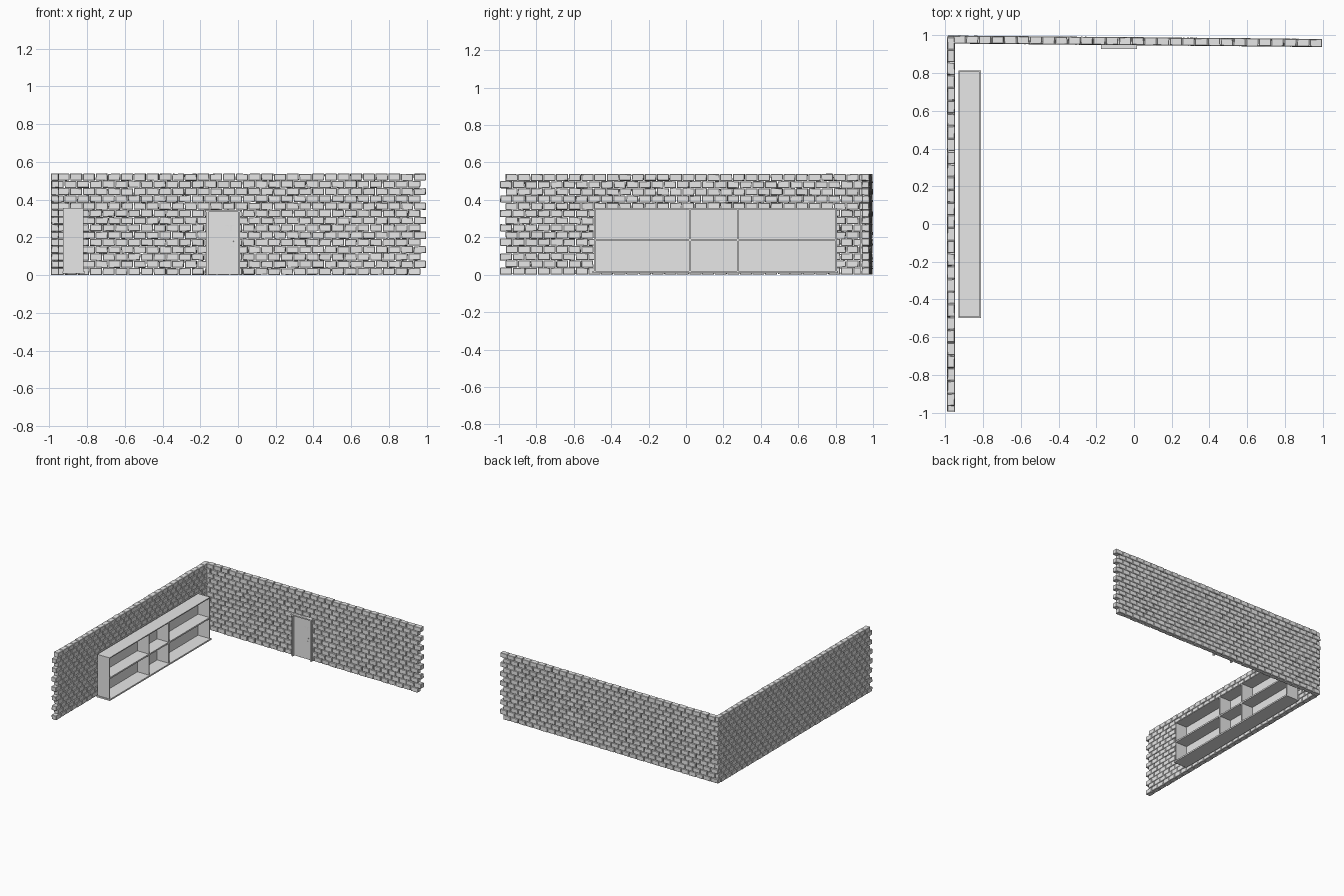
import bpy, bmesh, math, random
from mathutils import Vector, Matrix

if "Cube" in bpy.data.objects:
    bpy.data.objects.remove(bpy.data.objects["Cube"])

random.seed(4)

grey = bpy.data.materials.new("stone_grey")
grey.diffuse_color = (0.8, 0.8, 0.8, 1)
grey.use_nodes = True
grey.node_tree.nodes["Principled BSDF"].inputs["Base Color"].default_value = grey.diffuse_color


def finish(name, bm):
    me = bpy.data.meshes.new(name)
    bm.to_mesh(me)
    bm.free()
    me.materials.append(grey)
    ob = bpy.data.objects.new(name, me)
    bpy.context.collection.objects.link(ob)
    return ob


def add_box(bm, lo, hi, jitter=0.0):
    lo, hi = Vector(lo), Vector(hi)
    m = Matrix.Translation((lo + hi) / 2) @ Matrix.Diagonal((*(hi - lo), 1))
    verts = bmesh.ops.create_cube(bm, size=1, matrix=m)["verts"]
    for v in verts:
        v.co += Vector([random.uniform(-jitter, jitter) for _ in range(3)])


def boxes(name, parts):
    bm = bmesh.new()
    for lo, hi in parts:
        add_box(bm, lo, hi)
    return finish(name, bm)


# Brick walls: staggered courses of irregular chamfered bricks along local x
ROWS, COUNT, PITCH, COURSE, DEPTH = 14, 29, 0.0675, 0.0385, 0.040


def brick_wall(name, location, angle, flip):
    bm = bmesh.new()
    for r in range(ROWS):
        shift = 0.03 if (r % 2 == 1) != flip else 0.0
        for i in range(COUNT):
            a, z = shift + i * PITCH, r * COURSE
            add_box(bm, (a + 0.002, -DEPTH / 2, z + 0.001),
                    (a + PITCH - 0.002, DEPTH / 2, z + COURSE - 0.001), 0.0018)
    for v in bm.verts:
        v.co.z = max(v.co.z, 0)
    bmesh.ops.bevel(bm, geom=bm.edges[:], offset=0.0025, segments=1,
                    affect='EDGES', clamp_overlap=True)
    ob = finish(name, bm)
    ob.location = location
    ob.rotation_euler.z = angle
    return ob


brick_wall("left_wall", (-0.97, -0.996, 0), math.pi / 2, False)
brick_wall("back_wall", (-0.989, 0.978, 0), -math.atan2(0.018, 1.95), False)

# Bookcase against the left wall, open towards +x
X0, X1, Y0, Y1, ZB, ZT, T = -0.927, -0.818, -0.493, 0.808, 0.02, 0.356, 0.008
shelf = [
    ((X0 - 0.003, Y0 - 0.006, 0.008), (X1 + 0.008, Y1 + 0.006, ZB)),   # base board
    ((X0, Y0, ZT - T), (X1, Y1, ZT)),                                  # top
    ((X0, Y0, ZB), (X0 + 0.006, Y1, ZT - T)),                          # back panel
    ((X0, Y0, ZB), (X1, Y0 + T, ZT - T)),                              # end panels
    ((X0, Y1 - T, ZB), (X1, Y1, ZT - T)),
    ((X0, Y0 + T, 0.180), (X1, Y1 - T, 0.192)),                        # middle shelf
]
for y in (0.022, 0.277):                                               # dividers
    shelf.append(((X0, y - 0.005, ZB), (X1, y + 0.005, ZT - T)))
boxes("bookcase", shelf)

# Door in the back wall
DX0, DX1, DT = -0.166, 0.008, 0.344
boxes("door_panel", [((DX0, 0.948, 0.004), (DX1, 0.96, DT - 0.004))])
boxes("door_frame", [
    ((DX0 - 0.003, 0.931, 0), (DX0 + 0.009, 0.965, DT)),
    ((DX1 - 0.009, 0.931, 0), (DX1 + 0.003, 0.965, DT)),
    ((DX0 - 0.009, 0.929, DT - 0.010), (DX1 + 0.007, 0.965, DT)),
])

# Door knob
bm = bmesh.new()
bmesh.ops.create_uvsphere(bm, u_segments=10, v_segments=6, radius=0.004,
                          matrix=Matrix.Translation((-0.024, 0.944, 0.176)))
finish("door_knob", bm)
